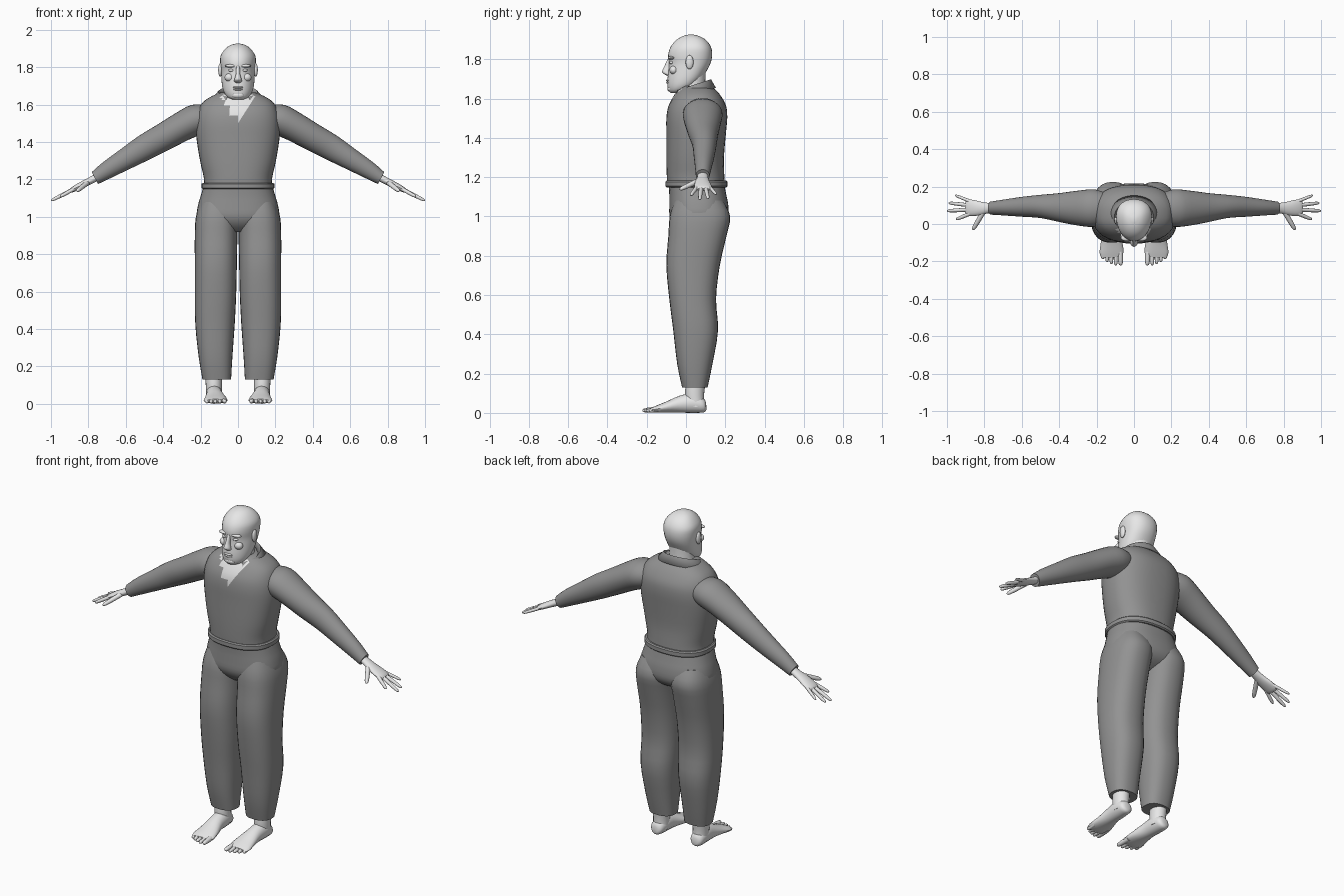
import bpy, bmesh, math
from mathutils import Vector

if "Cube" in bpy.data.objects:
    bpy.data.objects.remove(bpy.data.objects["Cube"])


def material(name, value):
    m = bpy.data.materials.new(name)
    m.diffuse_color = (value, value, value, 1)
    m.use_nodes = True
    m.node_tree.nodes["Principled BSDF"].inputs["Base Color"].default_value = m.diffuse_color
    return m


SKIN = material("pale skin grey", 0.8)
CLOTH = material("cloth grey", 0.29)


def finish(name, bm, mat, mirror=False, angle=40):
    bmesh.ops.recalc_face_normals(bm, faces=bm.faces)
    me = bpy.data.meshes.new(name)
    bm.to_mesh(me)
    bm.free()
    me.materials.append(mat)
    me.shade_smooth()
    me.set_sharp_from_angle(angle=math.radians(angle))
    ob = bpy.data.objects.new(name, me)
    bpy.context.collection.objects.link(ob)
    if mirror:
        mod = ob.modifiers.new("mirror", 'MIRROR')
        mod.use_mirror_merge = False
    return ob


def catmull(rings, steps):
    """Smoothly interpolate the ring values."""
    out = []
    for i in range(len(rings) - 1):
        p = [Vector(rings[max(0, min(len(rings) - 1, i + k))]) for k in (-1, 0, 1, 2)]
        for s in range(steps):
            t = s / steps
            out.append(0.5 * (2 * p[1] + (p[2] - p[0]) * t
                              + (2 * p[0] - 5 * p[1] + 4 * p[2] - p[3]) * t * t
                              + (3 * p[1] - p[0] - 3 * p[2] + p[3]) * t ** 3))
    return out + [Vector(rings[-1])]


def loft_bm(rings, n=28, power=2.0, taper=0.0, steps=3):
    """Rings are (x, y, z, half width, half depth) across the overall direction."""
    bm = bmesh.new()
    d = (Vector(rings[-1][:3]) - Vector(rings[0][:3])).normalized()
    if abs(d.z) > 0.9:
        side, up = Vector((1, 0, 0)), Vector((0, 1, 0))
    else:
        side = d.cross(Vector((0, 0, 1))).normalized()
        up = side.cross(d)
    loops = []
    for r in catmull(rings, steps):
        loop = []
        for k in range(n):
            a = 2 * math.pi * k / n
            c, s = math.cos(a), math.sin(a)
            cu = math.copysign(abs(c) ** (2 / power), c) * (1 + taper * s)
            su = math.copysign(abs(s) ** (2 / power), s)
            loop.append(bm.verts.new(Vector(r[:3]) + side * (r[3] * cu) + up * (r[4] * su)))
        loops.append(loop)
    for a, b in zip(loops, loops[1:]):
        for k in range(n):
            bm.faces.new((a[k], a[(k + 1) % n], b[(k + 1) % n], b[k]))
    bm.faces.new(loops[0])
    bm.faces.new(loops[-1])
    return bm


def loft(name, rings, mat, mirror=False, **kw):
    return finish(name, loft_bm(rings, **kw), mat, mirror)


def box(z, x0, x1, y0, y1):
    """Level ring from its extents."""
    return ((x0 + x1) / 2, (y0 + y1) / 2, z, (x1 - x0) / 2, (y1 - y0) / 2)


def digit(name, base, tip, r):
    a, b = Vector(base), Vector(tip)
    rings = [(*a.lerp(b, t), r * f, r * f)
             for t, f in ((0, 1), (.5, .95), (.85, .8), (.96, .5), (1, .15))]
    loft(name, rings, SKIN, True, n=10, steps=2)


def blob(name, loc, size, mirror=False):
    bm = bmesh.new()
    bmesh.ops.create_uvsphere(bm, u_segments=16, v_segments=10, radius=1)
    for v in bm.verts:
        v.co = Vector(loc) + Vector([c * s for c, s in zip(v.co, size)])
    finish(name, bm, SKIN, mirror, 60)


# Shirt body, with a skin-coloured V cut into the front
bm = loft_bm([box(z, -w, w, f, b) for z, w, f, b in (
    (1.16, .182, -.095, .197), (1.21, .183, -.098, .195), (1.3, .203, -.1, .193),
    (1.42, .222, -.1, .203), (1.5, .225, -.1, .21), (1.56, .215, -.09, .205),
    (1.61, .19, -.065, .18), (1.645, .14, -.04, .15), (1.665, .09, -.02, .12))],
    n=40, power=2.4)
SLOPE, APEX = 0.64, 1.5
for sx in (-1, 1):
    faces = [f for f in bm.faces if f.normal.y and f.calc_center_median().y < -.02
             and f.calc_center_median().z > 1.45 and abs(f.calc_center_median().x) < .15]
    geom = set(faces) | {e for f in faces for e in f.edges} | {v for f in faces for v in f.verts}
    bmesh.ops.bisect_plane(bm, geom=list(geom), plane_co=(0, 0, APEX),
                           plane_no=(sx, 0, -SLOPE), dist=1e-5)
for f in bm.faces:
    c = f.calc_center_median()
    if c.y < -.02 and abs(c.x) < (c.z - APEX) * SLOPE:
        f.material_index = 1
finish("shirt", bm, CLOTH).data.materials.append(SKIN)

# Collar, open at the front
bm = bmesh.new()
rows, N = [], 36
for i in range(N + 1):
    a = math.radians(-90 + 33 + (360 - 66) * i / N)
    c, s = math.cos(a), math.sin(a)
    lift = .03 * (s + 1)
    rows.append([bm.verts.new((c * r, .035 + s * q, z + lift)) for r, q, z in (
        (.088, .08, 1.612), (.105, .092, 1.632), (.14, .112, 1.592))])
for a, b in zip(rows, rows[1:]):
    for k in range(2):
        bm.faces.new((a[k], a[k + 1], b[k + 1], b[k]))
collar = finish("collar", bm, CLOTH)
mod = collar.modifiers.new("thickness", 'SOLIDIFY')
mod.thickness, mod.offset = .012, 0

# Waistband
loft("waistband", [box(z, -w, w, -.105 + e, .211 - e) for z, w, e in (
    (1.148, .188, .006), (1.154, .195, 0), (1.176, .195, 0), (1.182, .188, .006))],
    CLOTH, n=40, power=2.4, steps=1)

# Trousers: hips and legs
loft("trouser_hips", [box(z, -w, w, f, b) for z, w, f, b in (
    (.92, .09, -.02, .12), (.955, .17, -.06, .185), (1.0, .218, -.083, .215),
    (1.06, .214, -.085, .215), (1.11, .2, -.085, .205), (1.16, .185, -.088, .195))],
    CLOTH, n=40, power=2.4)
loft("trouser_leg", [box(*r) for r in (
    (.13, .037, .19, -.02, .11), (.25, .03, .21, -.045, .135), (.42, .018, .228, -.065, .163),
    (.58, .01, .231, -.085, .153), (.75, .006, .231, -.1, .172), (.9, .003, .231, -.09, .206),
    (1.0, .0, .225, -.083, .225), (1.08, .02, .2, -.06, .19))],
    CLOTH, True, power=2.4)

# Sleeves
loft("sleeve", [(.13, .085, 1.545, .07, .06), (.21, .085, 1.525, .1, .083),
                (.3, .085, 1.482, .093, .079), (.4, .088, 1.425, .077, .074),
                (.5, .094, 1.37, .062, .069), (.6, .092, 1.31, .053, .058),
                (.7, .088, 1.25, .042, .047), (.765, .085, 1.207, .035, .036)],
     CLOTH, True)

# Hands
loft("palm", [(.73, .085, 1.225, .026, .02), (.78, .085, 1.198, .028, .019),
              (.82, .083, 1.178, .036, .018), (.86, .086, 1.158, .043, .016),
              (.89, .088, 1.142, .042, .013), (.9, .088, 1.137, .034, .007)],
     SKIN, True, n=20)
for name, base, tip, r in (
        ("index_finger", (.875, .056, 1.15), (.952, .024, 1.107), .0105),
        ("middle_finger", (.88, .077, 1.147), (1.0, .07, 1.086), .011),
        ("ring_finger", (.88, .1, 1.147), (.992, .113, 1.09), .0105),
        ("little_finger", (.87, .119, 1.152), (.957, .154, 1.112), .009),
        ("thumb", (.805, .065, 1.182), (.862, -.032, 1.137), .0135)):
    digit(name, base, tip, r)

# Feet
loft("ankle", [box(.03, .085, .17, .005, .095), box(.09, .086, .172, -.005, .092),
               box(.16, .085, .175, 0, .1)], SKIN, True, n=20)
loft("foot", [(.13, .103, .035, .015, .018), (.13, .09, .04, .036, .037),
              (.128, .04, .05, .044, .05), (.125, -.03, .044, .045, .043),
              (.12, -.1, .029, .058, .028), (.12, -.15, .019, .064, .018),
              (.12, -.178, .015, .055, .01)], SKIN, True, n=20)
for i, (x, y) in enumerate(((.071, -.222), (.097, -.222), (.121, -.215),
                            (.144, -.203), (.167, -.188))):
    r = .0145 if i == 0 else .0115
    digit("toe_%d" % (i + 1), (.12 + (x - .12) * .93, -.13, .018), (x, y, r * .9), r)

# Neck and head
loft("neck", [box(1.58, -.085, .085, -.04, .12), box(1.65, -.072, .072, -.035, .1),
              box(1.74, -.07, .07, -.02, .1)], SKIN, n=24)
loft("head", [box(z, -w, w, f, b) for z, w, f, b in (
    (1.628, .03, -.078, -.035), (1.64, .055, -.088, .0), (1.665, .074, -.094, .045),
    (1.7, .084, -.094, .08), (1.74, .088, -.09, .105), (1.78, .09, -.087, .125),
    (1.82, .094, -.091, .133), (1.86, .092, -.08, .128), (1.895, .07, -.053, .105),
    (1.917, .042, -.018, .07), (1.926, .01, .015, .035))],
    SKIN, n=32, power=2.15, taper=.14)
loft("nose", [(0, -.082, 1.715, .01, .01), (0, -.093, 1.724, .02, .018),
              (0, -.1, 1.737, .019, .022), (0, -.094, 1.76, .012, .018),
              (0, -.087, 1.79, .01, .012), (0, -.083, 1.81, .008, .006)], SKIN, n=16)
blob("brow", (.037, -.074, 1.807), (.034, .018, .009), True)
blob("eye", (.035, -.073, 1.783), (.016, .012, .008), True)
blob("cheek", (.046, -.062, 1.745), (.026, .022, .022), True)
blob("upper_lip", (0, -.092, 1.692), (.028, .01, .006))
blob("lower_lip", (0, -.091, 1.681), (.025, .01, .006))
blob("chin", (0, -.078, 1.65), (.035, .017, .017))
blob("ear", (.095, .018, 1.785), (.011, .02, .036), True)
